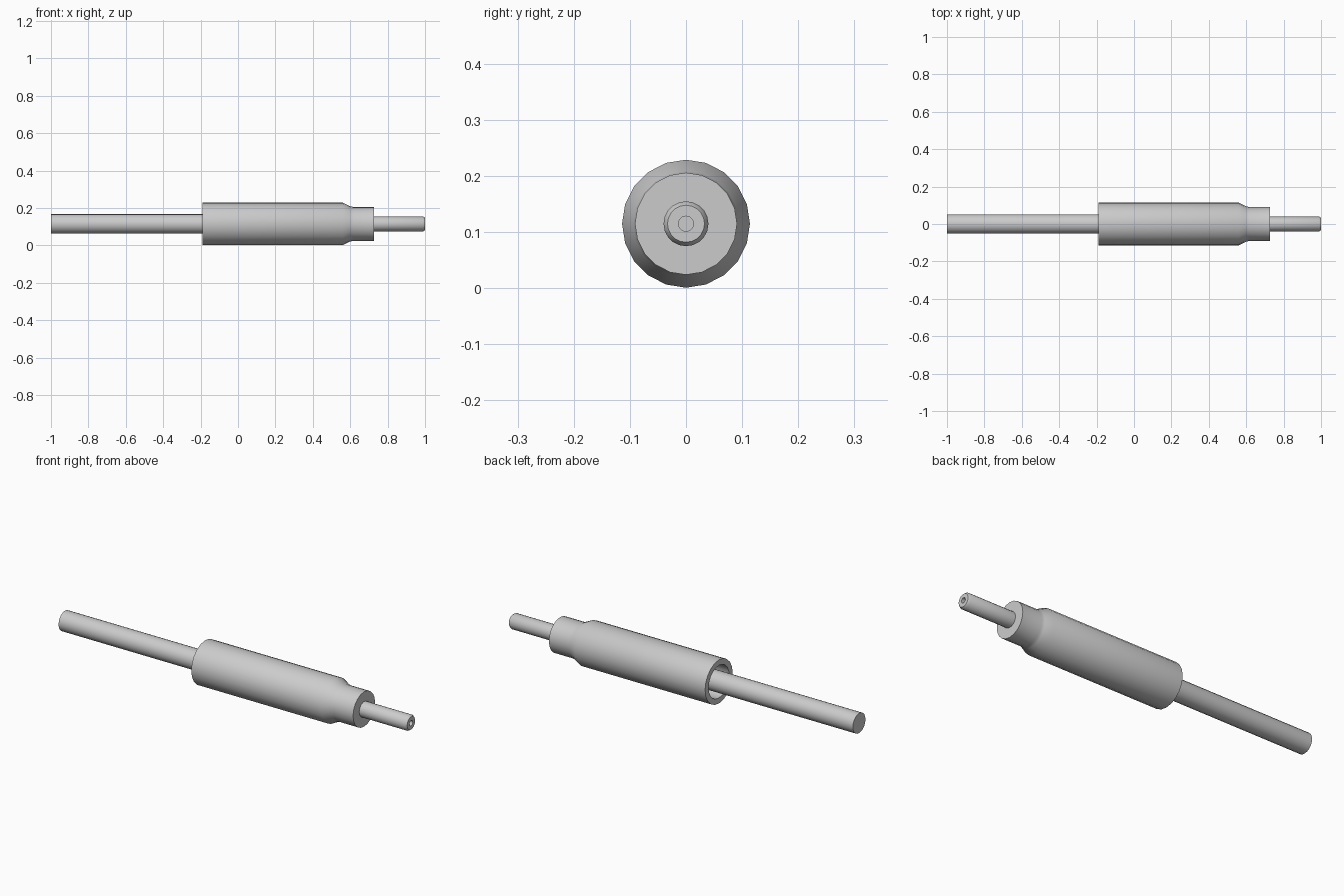
import bpy
import bmesh
import math

cube = bpy.data.objects.get("Cube")
if cube:
    bpy.data.objects.remove(cube, do_unlink=True)

AXIS_Z = 0.115
SIDES = 20

steel = bpy.data.materials.new("light_grey_metal")
steel.use_nodes = True
GREY = (0.6, 0.6, 0.6, 1)
steel.diffuse_color = GREY
steel.node_tree.nodes["Principled BSDF"].inputs["Base Color"].default_value = GREY


def turned(name, profile):
    """Lathe a list of (x, radius) points around the long axis."""
    bm = bmesh.new()
    rings = []
    for x, r in profile:
        if r == 0:
            rings.append([bm.verts.new((x, 0, AXIS_Z))] * SIDES)
            continue
        angles = [math.tau * i / SIDES for i in range(SIDES)]
        rings.append([bm.verts.new((x, r * math.sin(a), AXIS_Z + r * math.cos(a)))
                      for a in angles])
    for a, b in zip(rings, rings[1:]):
        for i in range(SIDES):
            j = (i + 1) % SIDES
            corners = dict.fromkeys((a[i], a[j], b[j], b[i]))
            bm.faces.new(list(corners))
    bmesh.ops.recalc_face_normals(bm, faces=bm.faces[:])
    mesh = bpy.data.meshes.new(name)
    bm.to_mesh(mesh)
    bm.free()
    mesh.materials.append(steel)
    obj = bpy.data.objects.new(name, mesh)
    bpy.context.collection.objects.link(obj)
    bpy.ops.object.select_all(action="DESELECT")
    obj.select_set(True)
    bpy.context.view_layer.objects.active = obj
    bpy.ops.object.shade_smooth_by_angle(angle=math.radians(35))
    return obj


# Hollow sleeve, open at the rod end, stepping down to a closed neck
turned("sleeve", [(0.5, 0), (0.5, 0.085), (-0.19, 0.085), (-0.19, 0.114),
                  (0.56, 0.114), (0.6, 0.094), (0.615, 0.091),
                  (0.728, 0.091), (0.728, 0)])

# Long rod sliding inside the sleeve
turned("long_rod", [(-1, 0), (-1, 0.052), (0.5, 0.052), (0.5, 0)])

# Short pin with chamfered end and a small centre hole
turned("short_pin", [(0.7, 0), (0.7, 0.04), (0.99, 0.04), (1, 0.033),
                     (1, 0.0135), (0.97, 0.0135), (0.97, 0)])
